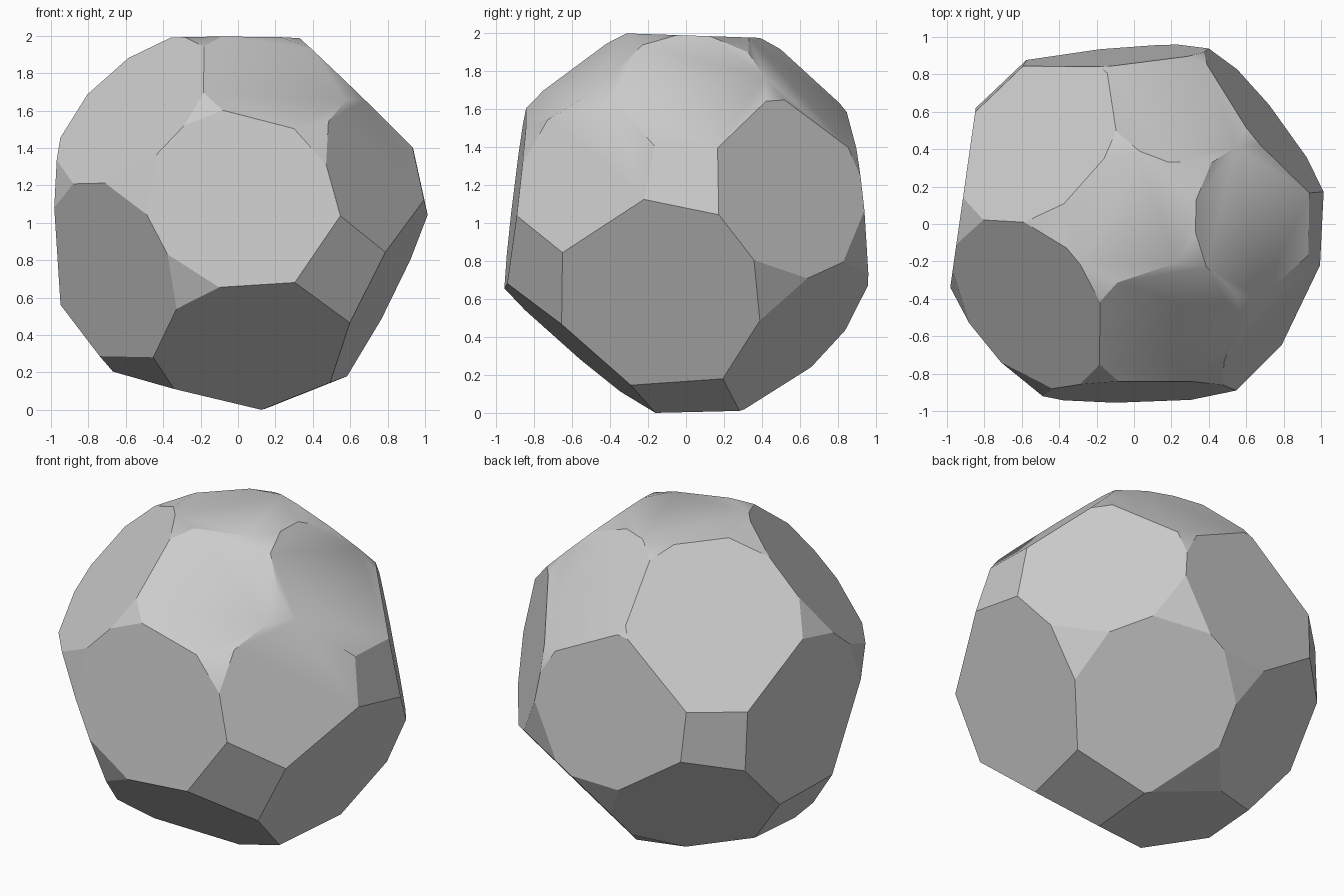
import bpy, bmesh, math
from mathutils import Vector

if "Cube" in bpy.data.objects:
    bpy.data.objects.remove(bpy.data.objects["Cube"])

# Large face directions and their distance from the centre
FACETS = [
    (-.60, -.475, .644, .908), (.03, -.992, .119, .903), (.073, -.647, -.76, .88),
    (-.73, -.60, -.32, .90), (.885, -.135, -.445, .86), (.685, .545, .16, .892),
    (.35, .58, -.58, .895), (.62, .015, .64, .93), (.18, -.52, .70, .94),
    (.70, -.50, .25, .932), (-.49, .455, .58, .90), (-.07, .885, .09, .905),
    (-.985, .14, 0, .925), (-.42, .60, -.50, .92), (-.24, .04, -.94, .94),
    (0, .03, .90, .975), (.22, .60, .62, .94),
]
CORNER_DIST = 1.012
CORNER_SHIFT = Vector((-.02, 0, .02))


def slice_off(bm, n, d):
    """Remove everything beyond a plane and cap the hole."""
    bmesh.ops.bisect_plane(bm, geom=bm.verts[:] + bm.edges[:] + bm.faces[:],
                           dist=1e-5, plane_co=n * d, plane_no=n, clear_outer=True)
    rim = [e for e in bm.edges if e.is_boundary]
    if rim:
        bmesh.ops.contextual_create(bm, geom=rim)


# Solid cut from a block by one plane per large face
bm = bmesh.new()
bmesh.ops.create_cube(bm, size=4)
for x, y, z, d in FACETS:
    slice_off(bm, Vector((x, y, z)).normalized(), d)

# Group neighbouring corners, then cut each group off flat
groups = []
for v in bm.verts:
    for g in groups:
        if (g[0] - v.co).length < .2:
            g.append(v.co.copy())
            break
    else:
        groups.append([v.co.copy()])
for g in groups:
    n = sum(g, Vector()).normalized()
    slice_off(bm, n, CORNER_DIST + n.dot(CORNER_SHIFT))
bmesh.ops.remove_doubles(bm, verts=bm.verts[:], dist=0.004)
bmesh.ops.recalc_face_normals(bm, faces=bm.faces[:])

# Stand it on the ground
base = min(v.co.z for v in bm.verts)
for v in bm.verts:
    v.co.z -= base

mesh = bpy.data.meshes.new("faceted_ball")
bm.to_mesh(mesh)
bm.free()
ball = bpy.data.objects.new("faceted_ball", mesh)
bpy.context.collection.objects.link(ball)
grey = bpy.data.materials.new("light grey")
grey.diffuse_color = (.6, .6, .6, 1)
grey.use_nodes = True
grey.node_tree.nodes["Principled BSDF"].inputs["Base Color"].default_value = grey.diffuse_color
mesh.materials.append(grey)

bpy.context.view_layer.objects.active = ball
ball.select_set(True)
bpy.ops.object.shade_smooth_by_angle(angle=math.radians(27))
